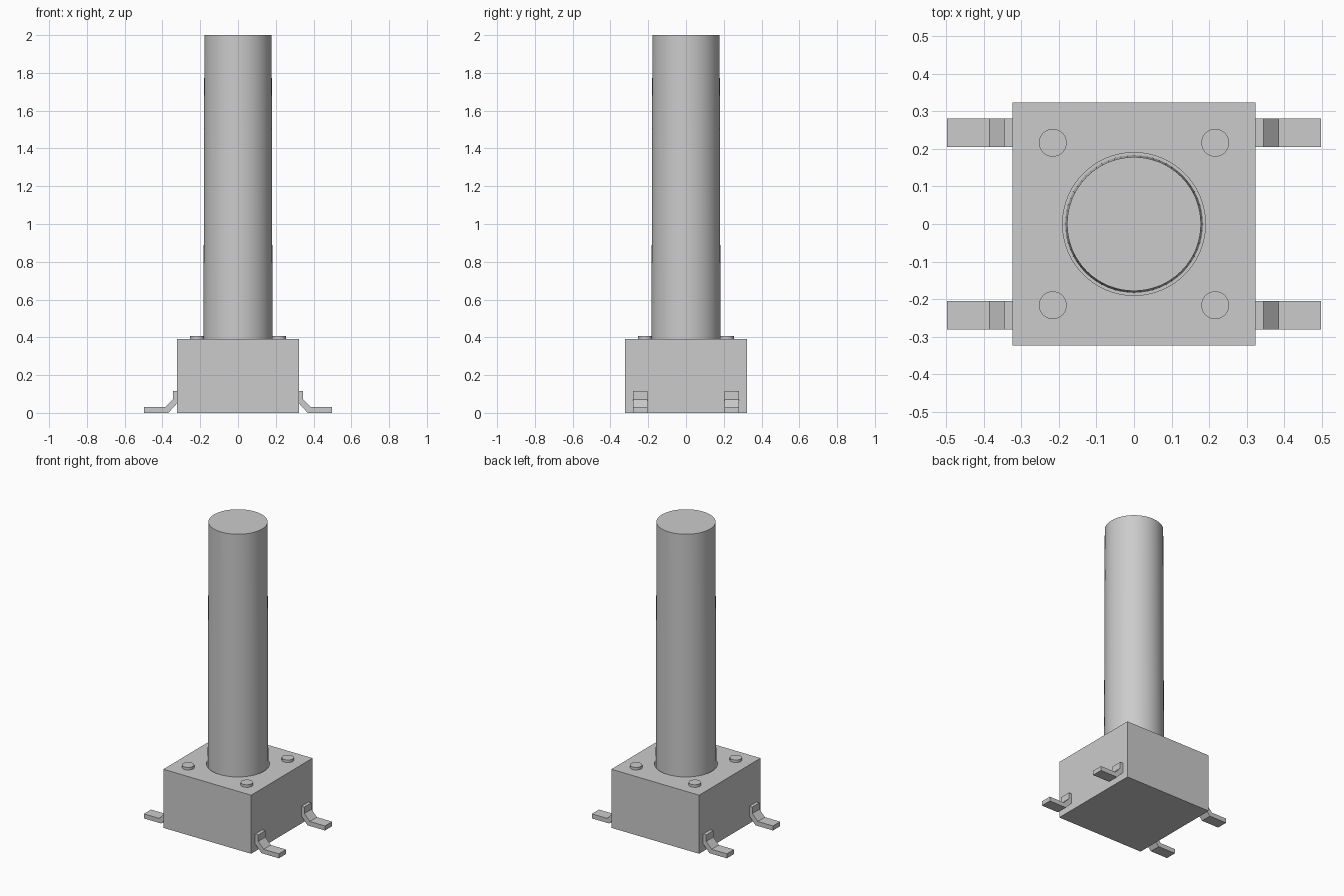
import bpy
import bmesh
import math

if "Cube" in bpy.data.objects:
    bpy.data.objects.remove(bpy.data.objects["Cube"], do_unlink=True)

grey = bpy.data.materials.new("light_grey")
grey.use_nodes = True
colour = (0.6, 0.6, 0.6, 1)
grey.diffuse_color = colour
grey.node_tree.nodes["Principled BSDF"].inputs["Base Color"].default_value = colour


def finish(obj, name, smooth=False):
    obj.name = name
    obj.data.materials.clear()
    obj.data.materials.append(grey)
    if smooth:
        bpy.ops.object.select_all(action='DESELECT')
        obj.select_set(True)
        bpy.context.view_layer.objects.active = obj
        bpy.ops.object.shade_smooth_by_angle(angle=math.radians(30))
    return obj


def cylinder(name, x, y, z0, z1, r0, r1, sides):
    bpy.ops.mesh.primitive_cone_add(vertices=sides, radius1=r0, radius2=r1,
                                    depth=z1 - z0, location=(x, y, (z0 + z1) / 2))
    return finish(bpy.context.object, name, True)


def prism(name, profile, y0, y1):
    # Extrude an x-z outline along y
    bm = bmesh.new()
    face = bm.faces.new([bm.verts.new((x, y0, z)) for x, z in profile])
    new = bmesh.ops.extrude_face_region(bm, geom=[face])["geom"]
    bmesh.ops.translate(bm, vec=(0, y1 - y0, 0),
                        verts=[v for v in new if isinstance(v, bmesh.types.BMVert)])
    bmesh.ops.recalc_face_normals(bm, faces=bm.faces)
    mesh = bpy.data.meshes.new(name)
    bm.to_mesh(mesh)
    bm.free()
    obj = bpy.data.objects.new(name, mesh)
    bpy.context.collection.objects.link(obj)
    return finish(obj, name)


# Housing with a round well for the plunger
HALF, TOP = 0.323, 0.39
housing = prism("housing", [(-HALF, 0), (HALF, 0), (HALF, TOP), (-HALF, TOP)], -HALF, HALF)
cutter = cylinder("well_cutter", 0, 0, TOP - 0.06, TOP + 0.1, 0.19, 0.19, 64)
cutter.hide_render = True
cutter.hide_viewport = True
well = housing.modifiers.new("well", 'BOOLEAN')
well.operation = 'DIFFERENCE'
well.solver = 'EXACT'
well.object = cutter

# Slightly tapered plunger
cylinder("plunger", 0, 0, TOP - 0.06, 2.0, 0.183, 0.178, 64)

# Corner rivets and bent terminals
terminal = [(0.323, 0.115), (0.345, 0.115), (0.345, 0.072), (0.385, 0.03),
            (0.497, 0.03), (0.497, 0), (0.369, 0), (0.323, 0.05)]
for sx, side in ((1, "left"), (-1, "right")):
    for sy, end in ((-1, "front"), (1, "back")):
        cylinder(f"{end}_{side}_rivet", sx * 0.216, sy * 0.216, TOP - 0.02, 0.407,
                 0.037, 0.037, 32)
        prism(f"{end}_{side}_terminal", [(sx * x, z) for x, z in terminal],
              sy * 0.205, sy * 0.28)
